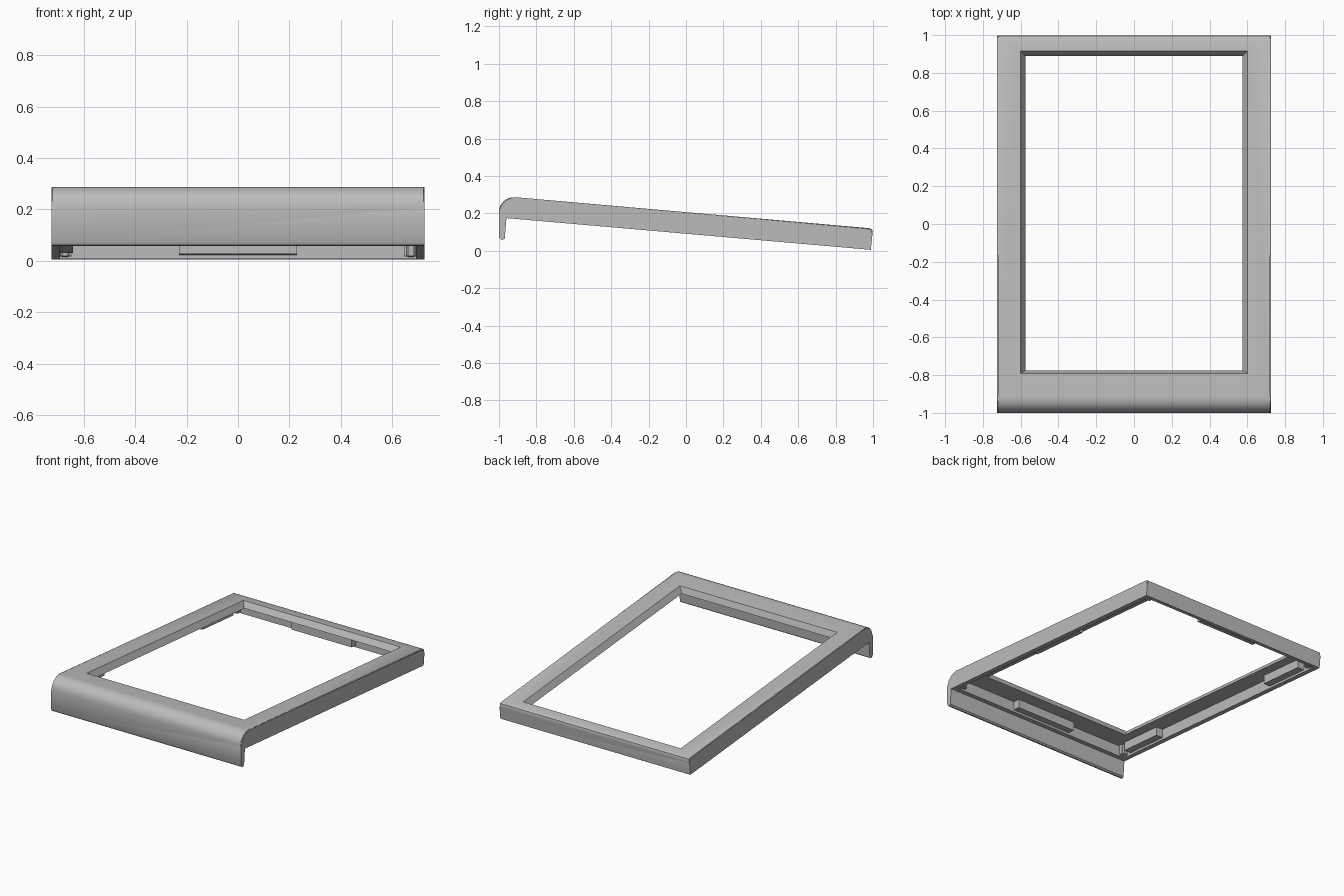
import bpy, bmesh, math

if "Cube" in bpy.data.objects:
    bpy.data.objects.remove(bpy.data.objects["Cube"], do_unlink=True)

GREY = (0.5, 0.5, 0.5, 1)
grey = bpy.data.materials.new("plain grey")
grey.use_nodes = True
grey.diffuse_color = GREY
grey.node_tree.nodes["Principled BSDF"].inputs["Base Color"].default_value = GREY

SLOPE = -0.087    # the whole bezel leans down towards the back
THICK = 0.115     # height of the frame walls
PLATE = 0.04      # thickness of the top plate


def under(y):
    return 0.0915 + SLOPE * y


def make(name, bm):
    bmesh.ops.recalc_face_normals(bm, faces=bm.faces)
    mesh = bpy.data.meshes.new(name)
    bm.to_mesh(mesh)
    bm.free()
    mesh.materials.append(grey)
    ob = bpy.data.objects.new(name, mesh)
    bpy.context.collection.objects.link(ob)
    return ob


def leaning_block(name, low, high, h0, h1, bevel=0):
    """Block between two (x0, x1, y0, y1) rectangles, heights above the underside."""
    bm = bmesh.new()
    rings = []
    for (x0, x1, y0, y1), h in ((low, h0), (high, h1)):
        rings.append([bm.verts.new((x, y, under(y) + h))
                      for x, y in ((x0, y0), (x1, y0), (x1, y1), (x0, y1))])
    bm.faces.new(rings[0])
    bm.faces.new(rings[1])
    posts = []
    for i in range(4):
        j = (i + 1) % 4
        f = bm.faces.new((rings[0][i], rings[0][j], rings[1][j], rings[1][i]))
        posts.append(bm.edges.get((rings[0][i], rings[1][i])))
    if bevel:
        bmesh.ops.bevel(bm, geom=posts, offset=bevel, segments=3, affect="EDGES")
    return make(name, bm)


# Side profile: rounded front, hanging lip, leaning underside, short back
profile = []
R = 0.08
for i in range(9):
    a = math.radians(85 + 95 * i / 8)
    profile.append((-0.92 + R * math.cos(a), 0.207 + R * math.sin(a)))
profile += [(-1, 0.075), (-0.993, 0.062), (-0.98, 0.058), (-0.969, 0.066), (-0.96, under(-0.96)),
            (0.988, under(0.988)), (0.998, 0.1), (0.995, 0.114), (0.982, under(0.982) + THICK)]

bm = bmesh.new()
left = [bm.verts.new((0.725, y, z)) for y, z in profile]
right = [bm.verts.new((-0.725, y, z)) for y, z in profile]
bm.faces.new(left)
bm.faces.new(right)
n = len(profile)
for i in range(n):
    j = (i + 1) % n
    bm.faces.new((left[i], left[j], right[j], right[i]))
# Soften the outer side edges along the top and the back
outline = []
for e in bm.edges:
    a, b = e.verts
    if abs(a.co.x - b.co.x) < 0.001 and min(v.co.z - under(v.co.y) for v in e.verts) > 0.01:
        outline.append(e)
bmesh.ops.bevel(bm, geom=outline, offset=0.014, segments=3, affect="EDGES", clamp_overlap=True)
frame = make("bezel_frame", bm)

# Hollow the underside and cut the chamfered window
cavity = (-0.692, 0.692, -0.925, 0.96)
cutters = [
    leaning_block("cavity_cutter", cavity, cavity, -0.1, THICK - PLATE),
    leaning_block("window_cutter", (-0.55, 0.55, -0.76, 0.865), (-0.625, 0.625, -0.805, 0.94),
                  THICK - 2 * PLATE, THICK + PLATE),
]
bpy.context.view_layer.objects.active = frame
for cutter in cutters:
    cutter.hide_render = True
    mod = frame.modifiers.new("cut", "BOOLEAN")
    mod.operation = "DIFFERENCE"
    mod.solver = "EXACT"
    mod.object = cutter
    bpy.ops.object.modifier_apply(modifier=mod.name)
for cutter in cutters:
    bpy.data.objects.remove(cutter, do_unlink=True)

# Mounting tabs inside the walls
TOP = THICK - PLATE + 0.005
tabs = {
    "front_tab": (-0.23, 0.23, -0.93, -0.875),
    "back_tab": (-0.23, 0.23, 0.91, 0.965),
    "left_tab": (0.642, 0.697, -0.2, 0.25),
    "right_front_tab": (-0.697, -0.642, -0.86, -0.54),
    "right_back_tab": (-0.697, -0.642, 0.53, 0.87),
}
for name, rect in tabs.items():
    leaning_block(name, rect, rect, 0.015, TOP)

# Rounded bosses in the inner corners
bosses = []
for side, x in (("left", 0.672), ("right", -0.672)):
    for end, y in (("front", -0.905), ("back", 0.94)):
        rect = (x - 0.024, x + 0.024, y - 0.024, y + 0.024)
        bosses.append(leaning_block(f"{end}_{side}_boss", rect, rect, 0.008, TOP, 0.012))

# Smooth shading with crisp edges
bpy.ops.object.select_all(action="DESELECT")
for ob in [frame] + bosses:
    ob.select_set(True)
bpy.context.view_layer.objects.active = frame
bpy.ops.object.shade_smooth_by_angle(angle=math.radians(35))
